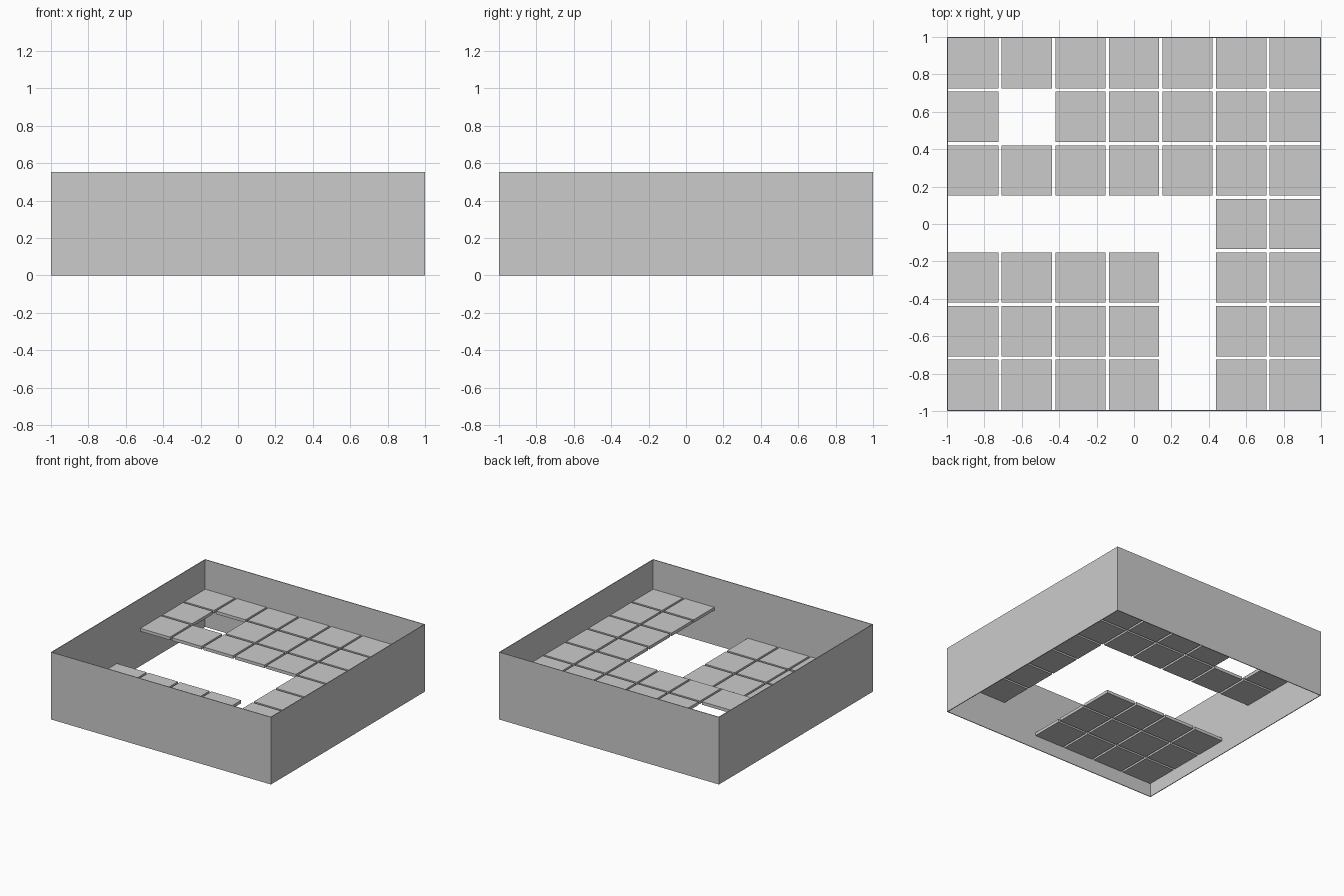
import bpy

if "Cube" in bpy.data.objects:
    bpy.data.objects.remove(bpy.data.objects["Cube"])

# Single flat grey
grey = bpy.data.materials.new("light grey")
grey.diffuse_color = (0.6, 0.6, 0.6, 1)
grey.use_nodes = True
grey.node_tree.nodes["Principled BSDF"].inputs["Base Color"].default_value = grey.diffuse_color


def box(name, x0, x1, y0, y1, z0, z1):
    bpy.ops.mesh.primitive_cube_add(
        size=1, location=((x0 + x1) / 2, (y0 + y1) / 2, (z0 + z1) / 2))
    ob = bpy.context.object
    ob.name = name
    ob.scale = (x1 - x0, y1 - y0, z1 - z0)
    bpy.ops.object.transform_apply(location=False, rotation=False, scale=True)
    ob.data.materials.append(grey)
    return ob


# Thin open frame around the floor
H, T = 0.553, 0.006
box("front_wall", -1, 1, -1, -1 + T, 0, H)
box("back_wall", -1, 1, 1 - T, 1, 0, H)
box("left_wall", -1, -1 + T, -1 + T, 1 - T, 0, H)
box("right_wall", 1 - T, 1, -1 + T, 1 - T, 0, H)

# Floor tiles, back row first: H = high, L = low, . = gap
layout = ["HHHHHHH",
          "H.HHHHH",
          "HHHHHHH",
          ".....HH",
          "LLLL.HH",
          "LLLL.HH",
          "LLLL.HH"]
PITCH, HALF, THICK = 0.2865, 0.1345, 0.025
top_height = {"H": 0.31, "L": 0.137}
for r, row in enumerate(layout):
    for c, kind in enumerate(row):
        if kind == ".":
            continue
        x, y, z = (c - 3) * PITCH, (3 - r) * PITCH, top_height[kind]
        level = "upper" if kind == "H" else "lower"
        box(f"{level}_tile_{r}_{c}", x - HALF, x + HALF, y - HALF, y + HALF, z - THICK, z)
